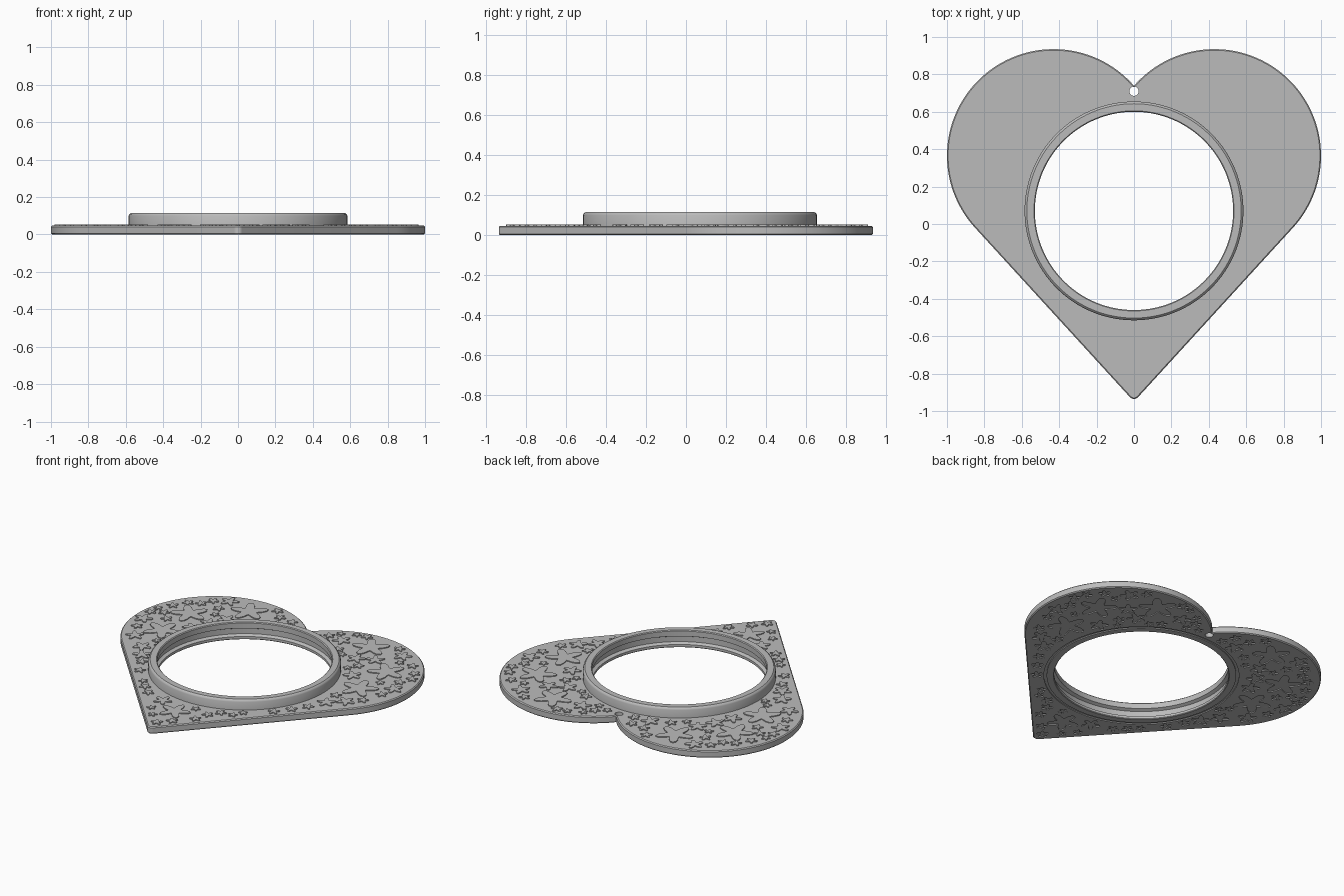
import bpy, bmesh, math, random
from math import sin, cos, pi, tau, radians

if "Cube" in bpy.data.objects:
    bpy.data.objects.remove(bpy.data.objects["Cube"])

grey = bpy.data.materials.new("plain_grey")
grey.use_nodes = True
grey.diffuse_color = (0.5, 0.5, 0.5, 1)
grey.node_tree.nodes["Principled BSDF"].inputs["Base Color"].default_value = (0.5, 0.5, 0.5, 1)

LOBE_X, LOBE_Y, LOBE_R = 0.43, 0.365, 0.57
RING_Y, RING_R, RING_IN = 0.07, 0.585, 0.53
TOP, CHAMFER, RELIEF = 0.047, 0.006, 0.006


def finish(bm, name, smooth=False):
    bmesh.ops.remove_doubles(bm, verts=bm.verts, dist=1e-5)
    bmesh.ops.recalc_face_normals(bm, faces=bm.faces)
    me = bpy.data.meshes.new(name)
    bm.to_mesh(me)
    bm.free()
    me.materials.append(grey)
    ob = bpy.data.objects.new(name, me)
    bpy.context.collection.objects.link(ob)
    if smooth:
        bpy.ops.object.select_all(action='DESELECT')
        ob.select_set(True)
        bpy.context.view_layer.objects.active = ob
        bpy.ops.object.shade_smooth_by_angle(angle=radians(30))
    return ob


def arc(cx, cy, r, a0, a1, n):
    return [(cx + r * cos(a0 + (a1 - a0) * i / n), cy + r * sin(a0 + (a1 - a0) * i / n))
            for i in range(n + 1)]


def circle(cx, cy, r, n=96):
    return arc(cx, cy, r, 0, tau, n)[:-1]


def heart(inset):
    """Two round lobes, straight sides and a small round tip."""
    r, side = LOBE_R - inset, radians(-42.4)
    half = arc(0, -0.9055, 0.03 - inset, -pi / 2, side, 6)
    half += arc(LOBE_X, LOBE_Y, r, side, math.acos(-LOBE_X / r), 72)
    return half + [(-x, y) for x, y in half[-2:0:-1]]


def flower(cx, cy, size, turn):
    """Five rounded petals."""
    n = 40
    pts = []
    for i in range(n):
        a = tau * i / n
        r = size * (0.7 + 0.3 * cos(5 * a))
        pts.append((cx + r * cos(a + turn), cy + r * sin(a + turn)))
    return pts


def slab(name, loops, z0, z1):
    """Flat filled outlines, nested ones becoming holes, extruded from z0 to z1."""
    cu = bpy.data.curves.new(name, 'CURVE')
    cu.dimensions = '2D'
    cu.fill_mode = 'BOTH'
    cu.extrude = (z1 - z0) / 2
    for pts in loops:
        sp = cu.splines.new('POLY')
        sp.points.add(len(pts) - 1)
        for p, (x, y) in zip(sp.points, pts):
            p.co = (x, y, 0, 1)
        sp.use_cyclic_u = True
    tmp = bpy.data.objects.new(name + "_outline", cu)
    bpy.context.collection.objects.link(tmp)
    dg = bpy.context.evaluated_depsgraph_get()
    me = bpy.data.meshes.new_from_object(tmp.evaluated_get(dg))
    bm = bmesh.new()
    bm.from_mesh(me)
    bmesh.ops.translate(bm, verts=bm.verts, vec=(0, 0, (z0 + z1) / 2))
    bpy.data.objects.remove(tmp)
    bpy.data.curves.remove(cu)
    bpy.data.meshes.remove(me)
    return finish(bm, name)


def loft(name, rings, closed):
    """Skin successive rings of 3D points."""
    bm = bmesh.new()
    rows = [[bm.verts.new(p) for p in ring] for ring in rings]
    pairs = list(zip(rows, rows[1:]))
    if closed:
        pairs.append((rows[-1], rows[0]))
    for a, b in pairs:
        for i in range(len(a)):
            j = (i + 1) % len(a)
            bm.faces.new((a[i], a[j], b[j], b[i]))
    return finish(bm, name, smooth=True)


# Flower layout: large ones on the lobes and tip, small ones filling the rest
random.seed(7)
large = [(0.73, 0.24), (0.73, 0.53), (0.45, 0.76)]
spots = [(s * x, y, 0.12) for x, y in large for s in (1, -1)] + [(0, -0.67, 0.1)]


def inside(x, y, m):
    if math.hypot(x, y - RING_Y) < RING_R + 0.008 + m or math.hypot(x, y - 0.71) < 0.04 + m:
        return False
    ax = abs(x)
    if math.hypot(ax - LOBE_X, y - LOBE_Y) < LOBE_R - 0.015 - m:
        return True
    edge = ax * cos(radians(42.4)) - (y + 0.95) * sin(radians(42.4))
    return y < 0.1 and edge < -0.015 - m


for size, tries in ((0.06, 1500), (0.038, 4000), (0.03, 4000)):
    for _ in range(tries):
        x, y = random.uniform(-1, 1), random.uniform(-0.93, 0.93)
        if inside(x, y, size) and all(
                math.hypot(x - a, y - b) > (size + r) * 0.95 + 0.004 for a, b, r in spots):
            spots.append((x, y, size))
flowers = [flower(x, y, r, random.uniform(0, tau)) for x, y, r in spots]

# Heart plate, with an engraved back layer and a chamfered rim
cord_hole = circle(0, 0.71, 0.025, 32)
slab("heart_plate", [heart(CHAMFER), circle(0, RING_Y, 0.56), cord_hole], RELIEF, TOP)
slab("engraved_back", [heart(CHAMFER), circle(0, RING_Y, 0.592), cord_hole] + flowers, 0, RELIEF)
levels = [(CHAMFER, 0), (0, CHAMFER), (0, TOP - CHAMFER), (CHAMFER, TOP)]
loft("heart_rim", [[(x, y, z) for x, y in heart(i)] for i, z in levels], False)

# Raised flowers on the front face
slab("raised_flowers", flowers, TOP - 0.002, TOP + RELIEF)

# Ring with a softened top and a groove on its inner wall
profile = [(0.575, 0), (0.575, 0.03), (RING_R, 0.03), (RING_R, 0.1), (0.581, 0.109),
           (0.573, 0.115), (0.535, 0.115), (RING_IN, 0.11), (RING_IN, 0.075),
           (0.55, 0.065), (0.55, 0.03), (RING_IN, 0.02), (RING_IN, 0.004), (0.534, 0)]
loft("frame_ring", [[(x, y, z) for x, y in circle(0, RING_Y, r, 128)] for r, z in profile], True)
